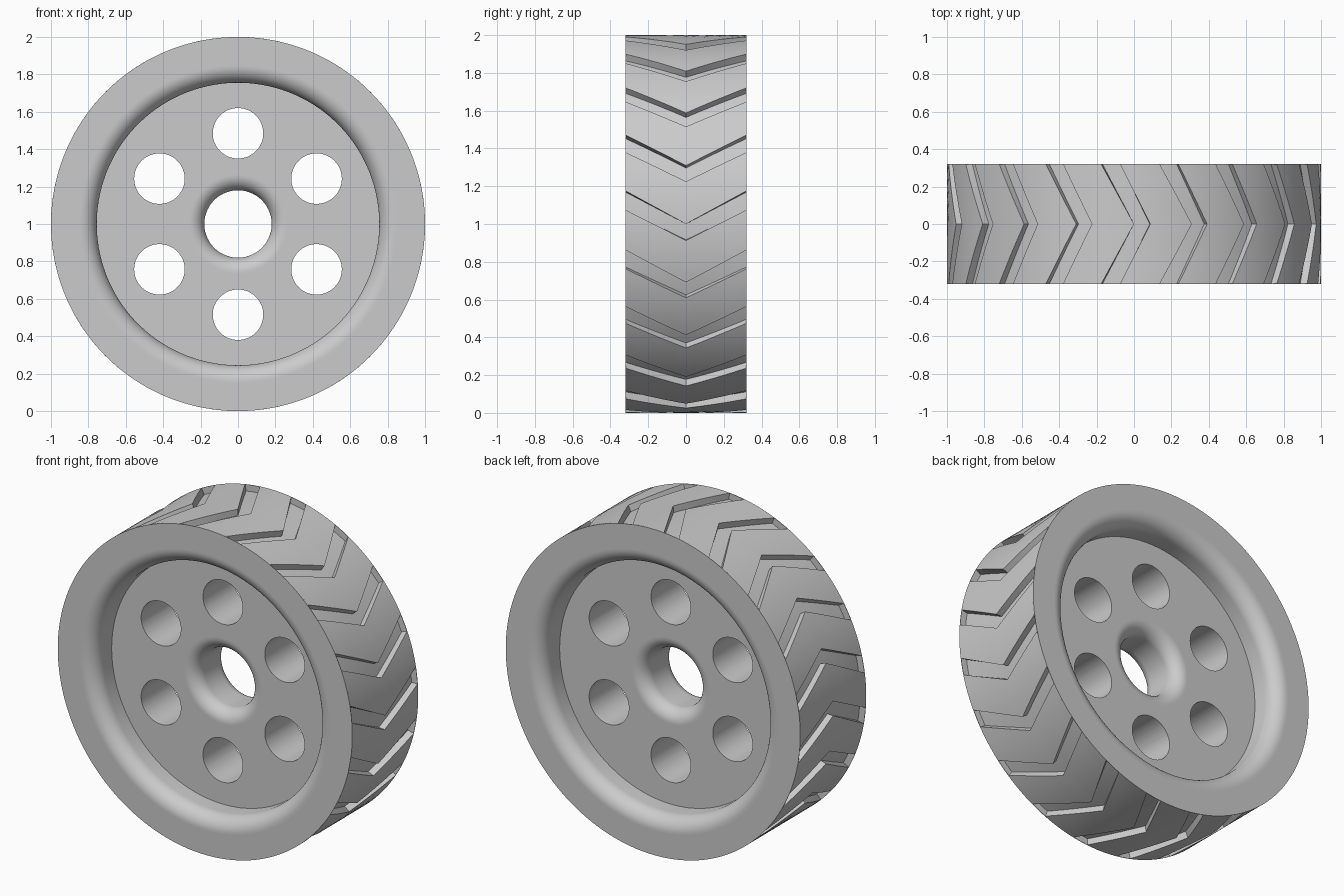
import bpy, bmesh
from math import sin, cos, pi, radians

HALF = 0.32      # half width of the wheel
LIP = 0.003      # thin side wall closing the groove ends
WEB = 0.147      # half thickness of the centre disc
GROOVES = 20
DEPTH = 0.04

if "Cube" in bpy.data.objects:
    bpy.data.objects.remove(bpy.data.objects["Cube"])

grey = bpy.data.materials.new("plain_grey")
grey.use_nodes = True
colour = (0.6, 0.6, 0.6, 1)
grey.diffuse_color = colour
grey.node_tree.nodes["Principled BSDF"].inputs["Base Color"].default_value = colour


def polar(r, a, y):
    return (r * cos(a), y, 1 + r * sin(a))


def finish(bm, name):
    bmesh.ops.recalc_face_normals(bm, faces=bm.faces)
    mesh = bpy.data.meshes.new(name)
    bm.to_mesh(mesh)
    bm.free()
    obj = bpy.data.objects.new(name, mesh)
    bpy.context.collection.objects.link(obj)
    mesh.materials.append(grey)
    return obj


def select(obj):
    bpy.ops.object.select_all(action='DESELECT')
    obj.select_set(True)
    bpy.context.view_layer.objects.active = obj


def skin(bm, rows, closed=False):
    # quads between neighbouring rows of vertices
    pairs = list(zip(rows, rows[1:]))
    if closed:
        pairs.append((rows[-1], rows[0]))
    for a, b in pairs:
        for i in range(len(a) - 1):
            bm.faces.new((a[i], a[i + 1], b[i + 1], b[i]))


def fillet(inner, y, rad, steps=12):
    # rounded lip from a flat side into a bore, with a support point
    pts = [(inner + rad + 0.006, y)]
    for i in range(steps + 1):
        t = i / steps * pi / 2
        pts.append((inner + rad * (1 - sin(t)), y - rad * (1 - cos(t))))
    return pts


# wheel body: half profile from the rim inwards, mirrored and revolved
half = [(0.93, HALF - LIP), (1.0, HALF - LIP), (1.0, HALF)]
half += fillet(0.755, HALF, 0.09) + [(0.755, WEB)]
half += fillet(0.18, WEB, 0.08)
profile = half + [(r, -y) for r, y in reversed(half)]
profile.append(profile[0])
bm = bmesh.new()
segments = 160
rows = []
for s in range(segments):
    a = 2 * pi * s / segments
    ring = [bm.verts.new(polar(r, a, y)) for r, y in profile[:-1]]
    rows.append(ring + [ring[0]])
skin(bm, rows, closed=True)
body = finish(bm, "wheel_body")

# six round holes through the disc
bm = bmesh.new()
for i in range(6):
    a = pi / 2 + i * pi / 3
    rings = []
    for y in (-0.25, 0.25):
        ring = []
        for s in range(64):
            t = 2 * pi * s / 64
            x, _, z = polar(0.485, a, y)
            ring.append(bm.verts.new((x + 0.135 * cos(t), y, z + 0.135 * sin(t))))
        bm.faces.new(ring)
        rings.append(ring + [ring[0]])
    skin(bm, rings)
cutter = finish(bm, "hole_cutter")
cutter.hide_render = True
mod = body.modifiers.new("holes", 'BOOLEAN')
mod.operation = 'DIFFERENCE'
mod.solver = 'EXACT'
mod.object = cutter
select(body)
bpy.ops.object.modifier_apply(modifier=mod.name)
bpy.data.objects.remove(cutter)

# tread: raised blocks and sunken chevron grooves, joined by radial walls
bm = bmesh.new()
width = HALF - LIP
columns = [i / 5 for i in range(-5, 6)]
# each band: radius, (centre, edge) angles at its start and end, steps
bands = [(1 - DEPTH, (-5, 4.2), (0, 10), 2), (1.0, (0, 10), (13, 22.2), 6)]
rows = []
for g in range(GROOVES):
    for r, start, end, steps in bands:
        for i in range(steps + 1):
            t = i / steps
            mid = start[0] + (end[0] - start[0]) * t
            edge = start[1] + (end[1] - start[1]) * t
            rows.append([bm.verts.new(polar(
                r, radians(g * 360 / GROOVES + mid + (edge - mid) * abs(c)), c * width))
                for c in columns])
skin(bm, rows, closed=True)
tread = finish(bm, "chevron_tread")

for obj in (body, tread):
    select(obj)
    bpy.ops.object.shade_smooth_by_angle(angle=radians(30))
